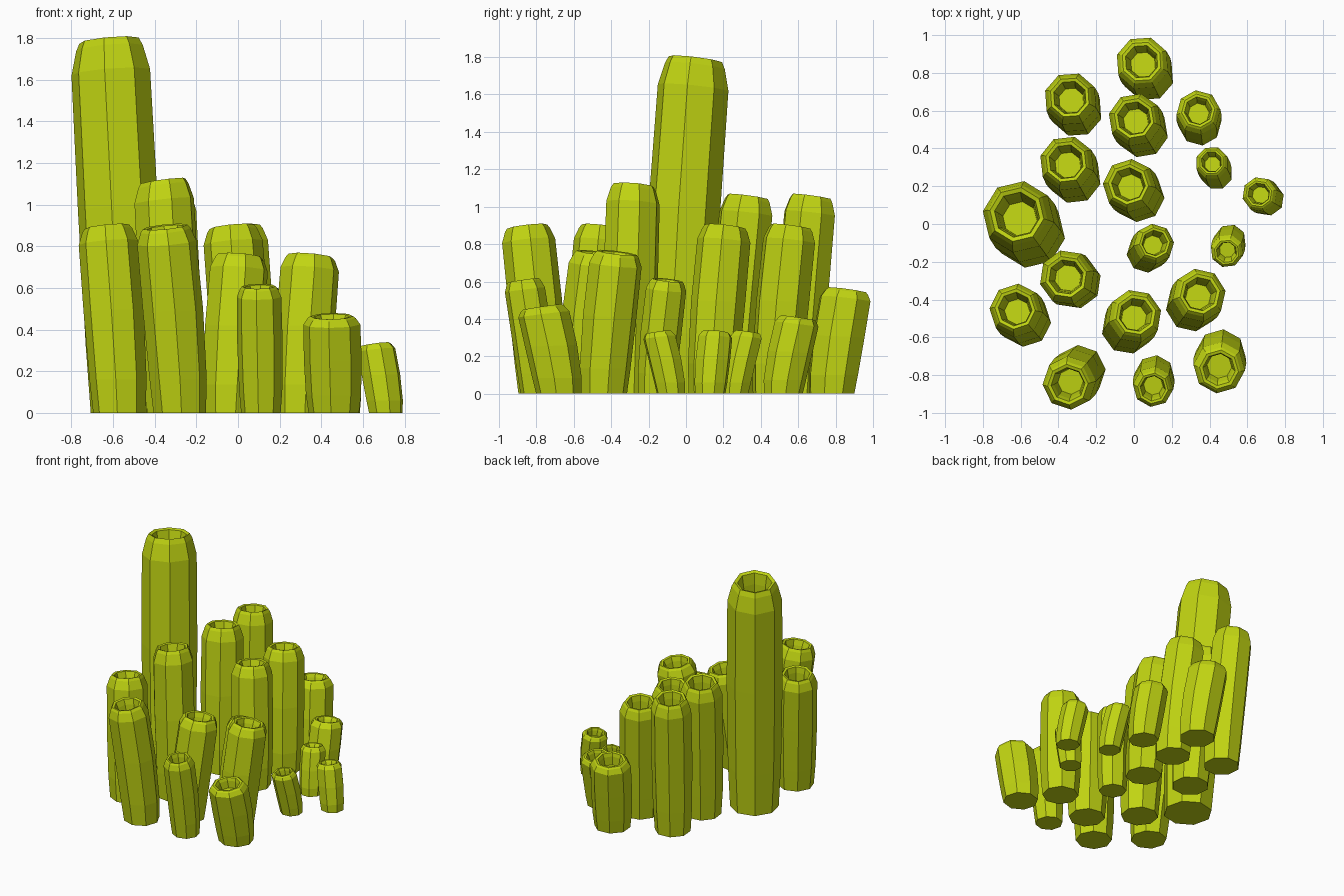
import bpy
import bmesh
from math import atan2, cos, sin, tau, hypot

SIDES = 8          # low-poly octagonal tubes
TILT = 0.15        # slope of each mouth towards its lean
LEAN_POWER = 1.3   # how the lean grows with height

# Tube outline: (fraction of height, fraction of radius), up outside, down inside
PROFILE = [(0, .87), (.18, .95), (.55, 1), (.915, .98), (.98, .83),
           (1, .74), (.995, .62), (.95, .55), (.84, .47)]

# Mouth x, mouth y, base x, base y, height, radius
TUBES = [
    (-.62, .05, -.54, -.06, 1.81, .195),
    (-.35, -.85, -.28, -.77, .91, .145),
    (-.63, -.45, -.57, -.52, .91, .145),
    (-.36, -.28, -.31, -.31, 1.13, .15),
    (-.36, .33, -.31, .24, 1.07, .15),
    (-.34, .67, -.3, .59, 1.07, .145),
    (-.03, .21, .03, .14, .91, .145),
    (0, .56, .05, .48, .91, .145),
    (.04, .86, .08, .78, .57, .145),
    (.01, -.48, -.04, -.56, .77, .145),
    (.35, -.37, .3, -.44, .77, .145),
    (.11, -.1, .06, -.16, .62, .11),
    (.1, -.87, .11, -.79, .62, .11),
    (.45, -.77, .46, -.68, .48, .14),
    (.34, .6, .35, .52, .42, .12),
    (.41, .33, .44, .26, .34, .09),
    (.66, .16, .71, .13, .34, .095),
    (.49, -.15, .51, -.08, .34, .09),
]


def make_material(name, colour):
    mat = bpy.data.materials.new(name)
    mat.use_nodes = True
    mat.diffuse_color = colour
    mat.node_tree.nodes["Principled BSDF"].inputs["Base Color"].default_value = colour
    return mat


def make_tube(name, mouth_x, mouth_y, base_x, base_y, height, radius, mat):
    """Loft a hollow, leaning tube whose mouth tips towards its lean."""
    lean_x, lean_y = mouth_x - base_x, mouth_y - base_y
    length = hypot(lean_x, lean_y)
    facing = atan2(lean_y, lean_x)
    top = height - TILT * radius * PROFILE[5][1]
    bm = bmesh.new()
    rings = []
    for level, width in PROFILE:
        ring = []
        for side in range(SIDES):
            turn = tau * side / SIDES
            along = cos(turn) * radius * width + length * level ** LEAN_POWER
            across = sin(turn) * radius * width
            drop = TILT * level ** 2 * cos(turn) * radius * width
            ring.append(bm.verts.new((
                base_x + along * cos(facing) - across * sin(facing),
                base_y + along * sin(facing) + across * cos(facing),
                top * level - drop)))
        rings.append(ring)
    # Walls, then the flat base and the floor of the hollow
    for low, high in zip(rings, rings[1:]):
        for i in range(SIDES):
            j = (i + 1) % SIDES
            bm.faces.new((low[i], low[j], high[j], high[i]))
    bm.faces.new(rings[0][::-1])
    bm.faces.new(rings[-1])
    bmesh.ops.recalc_face_normals(bm, faces=bm.faces)
    mesh = bpy.data.meshes.new(name)
    bm.to_mesh(mesh)
    bm.free()
    mesh.materials.append(mat)
    tube = bpy.data.objects.new(name, mesh)
    bpy.context.scene.collection.objects.link(tube)
    return tube


default_cube = bpy.data.objects.get("Cube")
if default_cube:
    bpy.data.objects.remove(default_cube, do_unlink=True)

# Cluster of hollow tubes, all in one colour
lime = make_material("lime_green", (.53, .66, .006, 1))
for number, spec in enumerate(TUBES, start=1):
    make_tube(f"coral_tube_{number}", *spec, lime)
